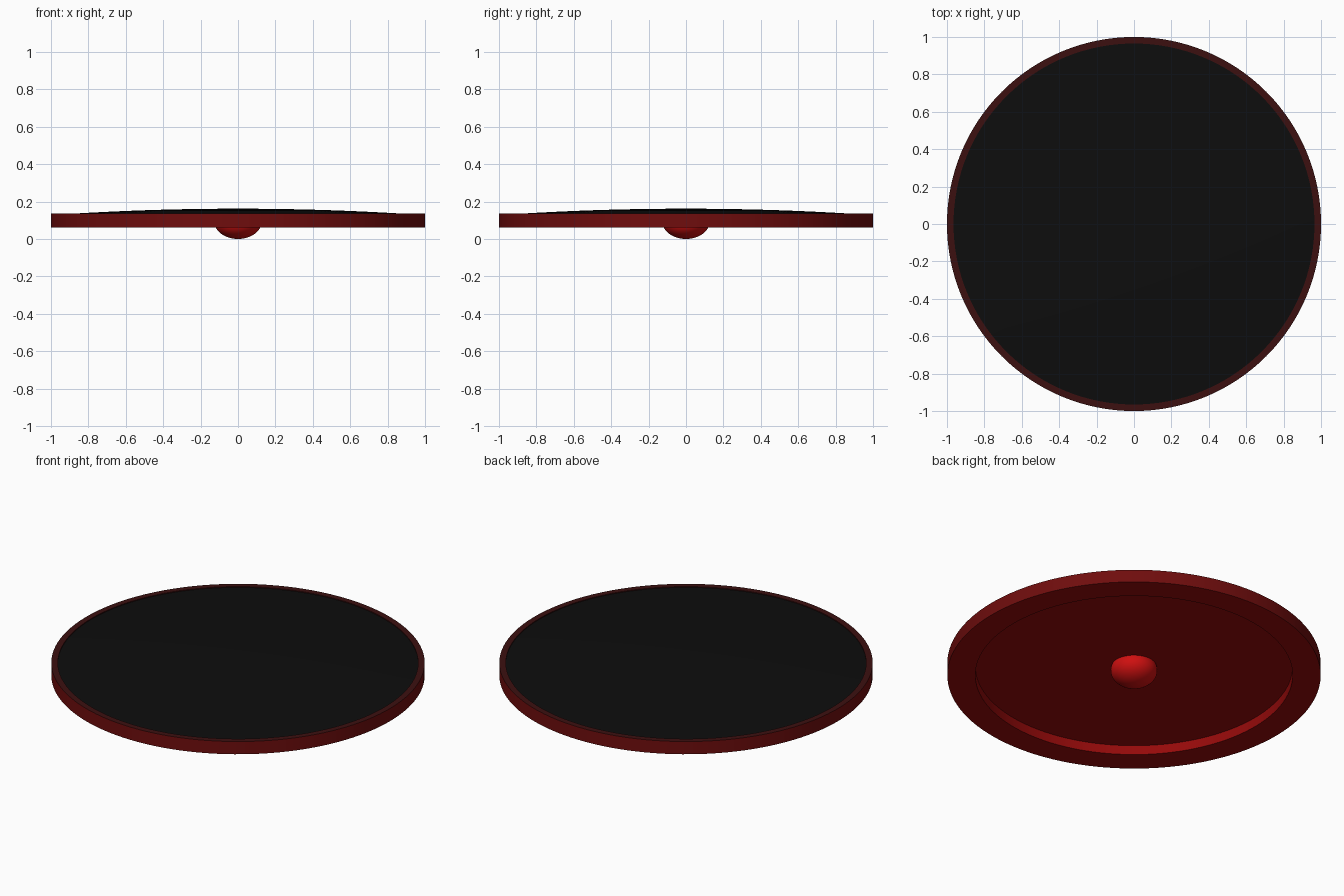
import bpy, bmesh, math

if "Cube" in bpy.data.objects:
    bpy.data.objects.remove(bpy.data.objects["Cube"])


def material(name, color):
    m = bpy.data.materials.new(name)
    m.diffuse_color = (*color, 1)
    m.use_nodes = True
    m.node_tree.nodes["Principled BSDF"].inputs["Base Color"].default_value = m.diffuse_color
    return m


def lathe(name, profile, mat, steps=128):
    """Spin an (r, z) profile around the z axis."""
    bm = bmesh.new()
    verts = [bm.verts.new((r, 0, z)) for r, z in profile]
    edges = [bm.edges.new(p) for p in zip(verts, verts[1:])]
    bmesh.ops.spin(bm, geom=verts + edges, cent=(0, 0, 0), axis=(0, 0, 1),
                   angle=2 * math.pi, steps=steps, use_duplicate=False)
    bmesh.ops.remove_doubles(bm, verts=bm.verts, dist=1e-5)
    bmesh.ops.recalc_face_normals(bm, faces=bm.faces)
    me = bpy.data.meshes.new(name)
    bm.to_mesh(me)
    bm.free()
    me.materials.append(mat)
    ob = bpy.data.objects.new(name, me)
    bpy.context.collection.objects.link(ob)
    bpy.ops.object.select_all(action='DESELECT')
    ob.select_set(True)
    bpy.context.view_layer.objects.active = ob
    bpy.ops.object.shade_smooth_by_angle(angle=math.radians(35))
    return ob


red = material("red_base", (0.30, 0.003, 0.003))
side_red = material("dark_red_side", (0.16, 0.004, 0.004))
rim_red = material("deep_red_rim", (0.045, 0.005, 0.005))
bright_red = material("bright_red", (0.62, 0.005, 0.005))
black = material("black_rubber", (0.004, 0.004, 0.004))

# Round tray with a raised rim and a recessed underside
tray = lathe("tray", [(0, 0.115), (0.85, 0.115), (0.85, 0.06), (1, 0.06),
                      (1, 0.135), (0.965, 0.135), (0.965, 0.125), (0, 0.125)], red)
tray.data.materials.append(side_red)
tray.data.materials.append(rim_red)
for face in tray.data.polygons:
    radius = math.hypot(face.center.x, face.center.y)
    if radius > 0.99:                       # outer side
        face.material_index = 1
    elif radius > 0.9 and face.center.z > 0.12:  # rim top and inner lip
        face.material_index = 2

# Shallow domed top pad
dome = [(0.965 * i / 12, 0.162 - 0.032 * (i / 12) ** 2) for i in range(13)]
lathe("top_pad", dome + [(0.965, 0.125)], black)

# Rounded pivot under the centre, running into the recess
pivot = [(0.125 * math.sin(a), 0.09 - 0.09 * math.cos(a))
         for a in (math.radians(107) * i / 14 for i in range(15))]
lathe("pivot", pivot, bright_red, steps=48)
